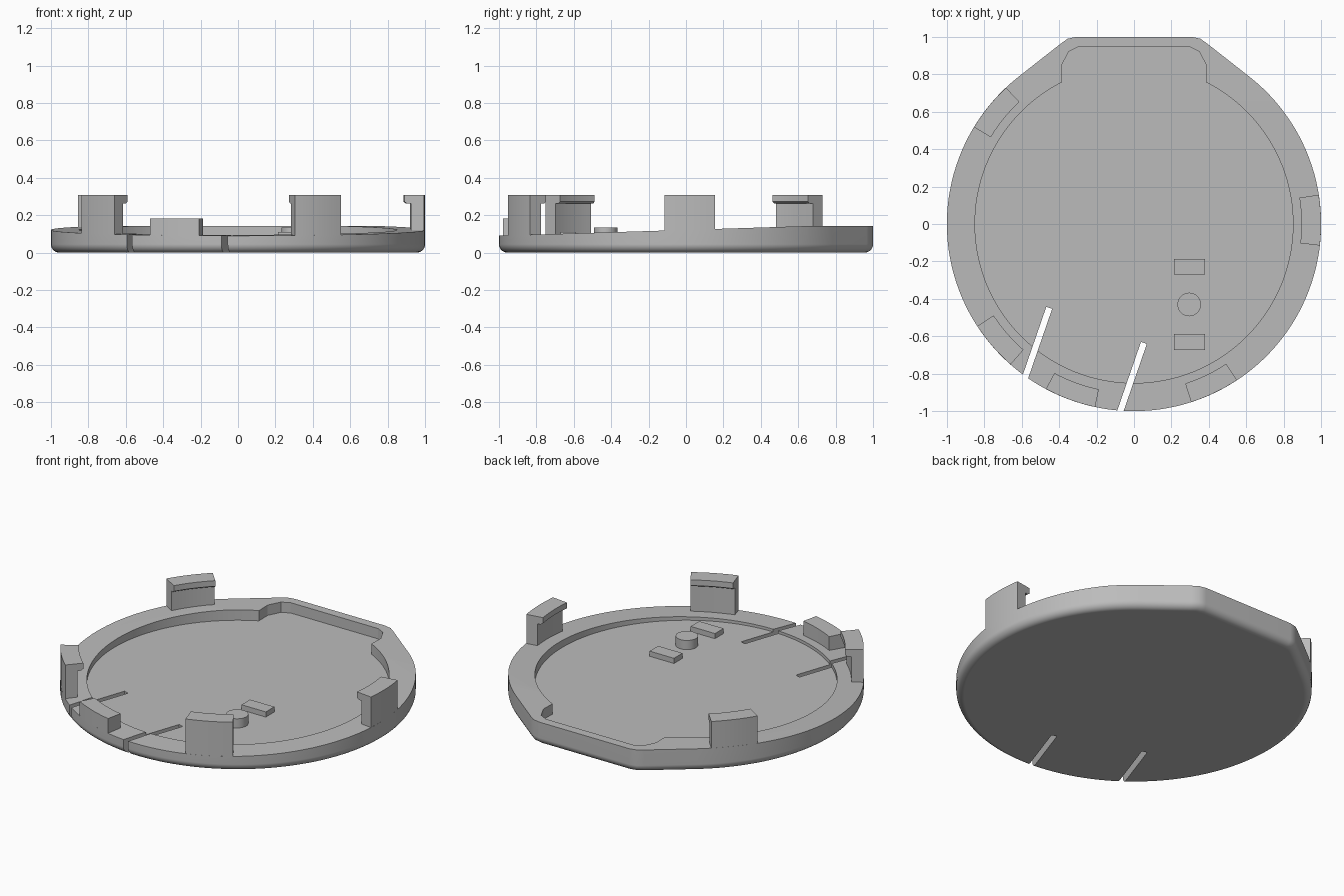
import bpy, bmesh, math
from mathutils import Vector

if "Cube" in bpy.data.objects:
    bpy.data.objects.remove(bpy.data.objects["Cube"])

grey = bpy.data.materials.new("plain_grey")
grey.diffuse_color = (0.5, 0.5, 0.5, 1)
grey.use_nodes = True
grey.node_tree.nodes["Principled BSDF"].inputs["Base Color"].default_value = grey.diffuse_color


def arc(r, a0, a1, n):
    """Points on a circle about the centre, angles in degrees."""
    steps = [math.radians(a0 + (a1 - a0) * i / n) for i in range(n + 1)]
    return [(r * math.cos(a), r * math.sin(a)) for a in steps]


def make(name, rings):
    """Closed solid lofted through equal rings of 3D points."""
    bm = bmesh.new()
    loops = [[bm.verts.new(p) for p in ring] for ring in rings]
    n = len(loops[0])
    bm.faces.new(loops[0][::-1])
    bm.faces.new(loops[-1])
    for a, b in zip(loops, loops[1:]):
        for i in range(n):
            j = (i + 1) % n
            bm.faces.new((a[i], a[j], b[j], b[i]))
    bmesh.ops.recalc_face_normals(bm, faces=bm.faces)
    mesh = bpy.data.meshes.new(name)
    bm.to_mesh(mesh)
    bm.free()
    mesh.materials.append(grey)
    ob = bpy.data.objects.new(name, mesh)
    bpy.context.collection.objects.link(ob)
    return ob


def prism(name, pts, z0, z1):
    return make(name, [[(x, y, z) for x, y in pts] for z in (z0, z1)])


def activate(ob):
    bpy.ops.object.select_all(action='DESELECT')
    ob.select_set(True)
    bpy.context.view_layer.objects.active = ob


def cut(ob, cutter):
    mod = ob.modifiers.new("cut", 'BOOLEAN')
    mod.operation = 'DIFFERENCE'
    mod.solver = 'EXACT'
    mod.object = cutter
    activate(ob)
    bpy.ops.object.modifier_apply(modifier=mod.name)
    bpy.data.objects.remove(cutter, do_unlink=True)


def smooth(ob):
    activate(ob)
    bpy.ops.object.shade_smooth_by_angle(angle=math.radians(25))
    mod = ob.modifiers.new("weighted", 'WEIGHTED_NORMAL')
    mod.keep_sharp = True


def mirrored(half):
    """Right-hand points followed by their mirror images."""
    return half + [(-x, y) for x, y in reversed(half)]


# Tray body: round disc with a flat back and a rounded bottom edge
outline = arc(1, 128.5, 411.5, 110) + mirrored([(0.39, 0.965), (0.355, 0.99), (0.31, 1.0)])
R = 0.045
rings = []
for i in range(7):
    t = math.pi / 2 * i / 6
    s, z = 1 - R * (1 - math.sin(t)), R * (1 - math.cos(t))
    rings.append([(x * s, y * s, z) for x, y in outline])
rings.append([(x, y, 0.2) for x, y in outline])
tray = make("tray", rings)

# Rim top slopes down from back to front
slope = [(-1.1, 0.087), (0.65, 0.142), (1.1, 0.142), (1.1, 0.3), (-1.1, 0.3)]
cut(tray, make("slope_cutter", [[(x, y, z) for y, z in slope] for x in (-1.2, 1.2)]))

# Recess: round with a shallow bay at the back
FLOOR = 0.078
recess = arc(0.85, 117, 423, 110) + mirrored([(0.388, 0.845), (0.35, 0.92), (0.30, 0.945)])
cut(tray, prism("recess_cutter", recess, FLOOR, 0.4))

# Two slanted slots through the front edge
d = Vector((0.125, 0.362)).normalized()
side = Vector((-d.y, d.x)) * 0.0165
for ex, ey in ((-0.453, -0.448), (0.053, -0.635)):
    e = Vector((ex, ey))
    f = e - d * 0.6
    cut(tray, prism("slot_cutter", [e + side, f + side, f - side, e - side], -0.2, 0.4))
smooth(tray)


# Curved blocks standing on the rim
def rim_block(name, r0, r1, a0, a1, z0, z1):
    smooth(prism(name, arc(r1, a0, a1, 8) + arc(r0, a1, a0, 8), z0, z1))


for name, a0 in (("right", -6.6), ("front_right", -72.2),
                 ("front_left", 213.1), ("back_left", 133.2)):
    a1 = a0 + 15.6
    # Clip: upright wall with an inward hook along its top
    pts = [(0.9995, 0.083), (0.9995, 0.307), (0.895, 0.307), (0.895, 0.272),
           (0.91, 0.262), (0.93, 0.262), (0.93, 0.083)]
    sections = []
    for i in range(9):
        a = math.radians(a0 + (a1 - a0) * i / 8)
        sections.append([(r * math.cos(a), r * math.sin(a), z) for r, z in pts])
    smooth(make(name + "_clip", sections))

rim_block("front_stop", 0.903, 0.9995, 241.9, 258, 0.08, 0.182)

# Pads and round stud on the floor
for name, y in (("rear_pad", -0.228), ("front_pad", -0.63)):
    prism(name, [(0.213, y - 0.042), (0.38, y - 0.042), (0.38, y + 0.042), (0.213, y + 0.042)],
          FLOOR - 0.01, FLOOR + 0.032)
stud = [(x + 0.295, y - 0.43) for x, y in arc(0.063, 0, 350, 35)]
smooth(prism("round_stud", stud, FLOOR - 0.01, 0.135))
